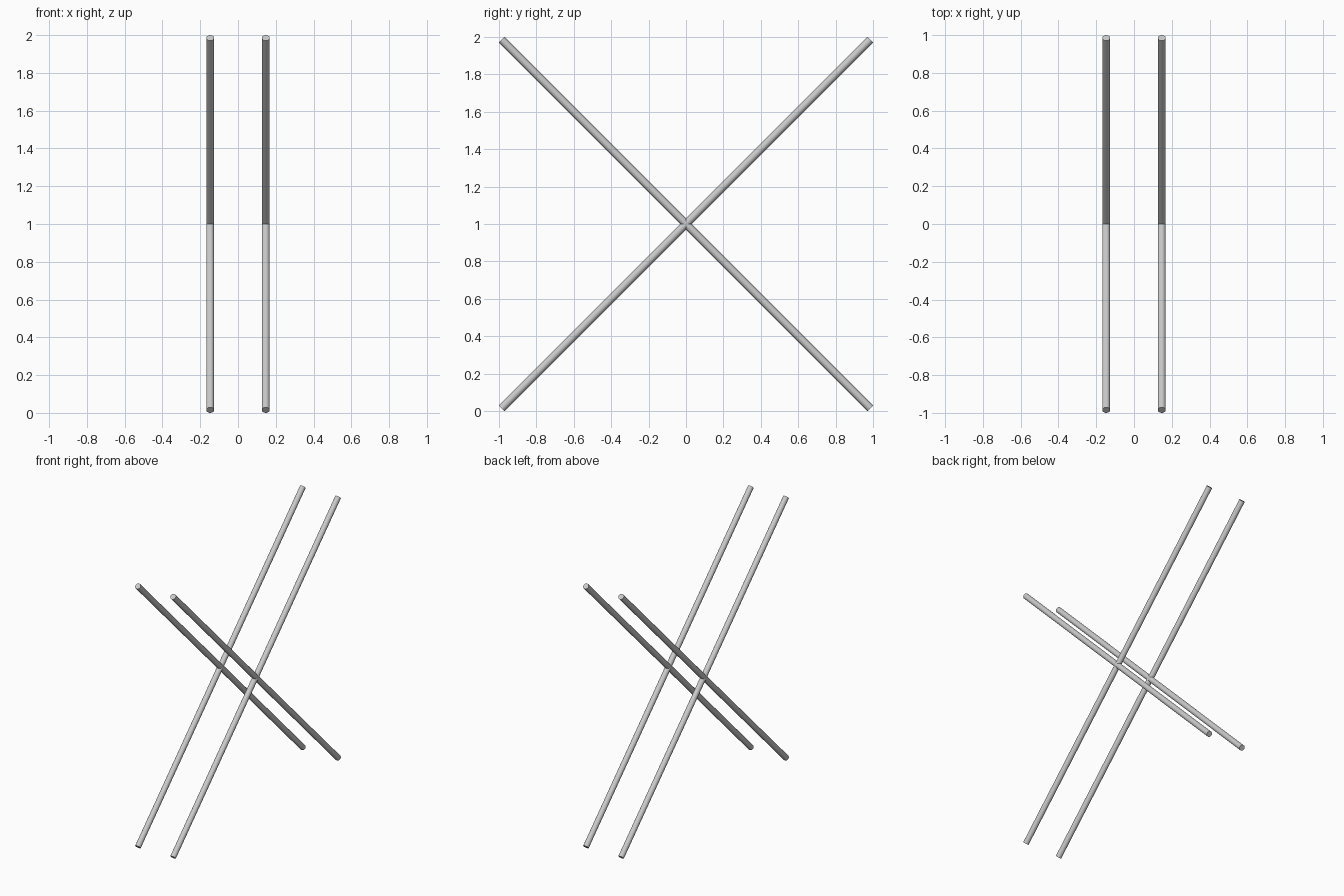
import bpy
from math import pi, sqrt

if "Cube" in bpy.data.objects:
    bpy.data.objects.remove(bpy.data.objects["Cube"])

RADIUS = 0.021
HALF_SPACING = 0.147
# rod ends just touch the 2 x 2 bounding square
LENGTH = 2 * (sqrt(2) - RADIUS)


def rod(name, x, tilt):
    """Round rod leaning in the YZ plane, centred at mid height."""
    bpy.ops.mesh.primitive_cylinder_add(
        vertices=16, radius=RADIUS, depth=LENGTH,
        location=(x, 0, 1), rotation=(tilt, 0, 0))
    obj = bpy.context.object
    obj.name = name
    bpy.ops.object.shade_smooth_by_angle(angle=pi / 6)


# a crossed pair of rods on each side
for side, x in (("left", -HALF_SPACING), ("right", HALF_SPACING)):
    rod(side + "_rising_rod", x, -pi / 4)
    rod(side + "_falling_rod", x, pi / 4)
